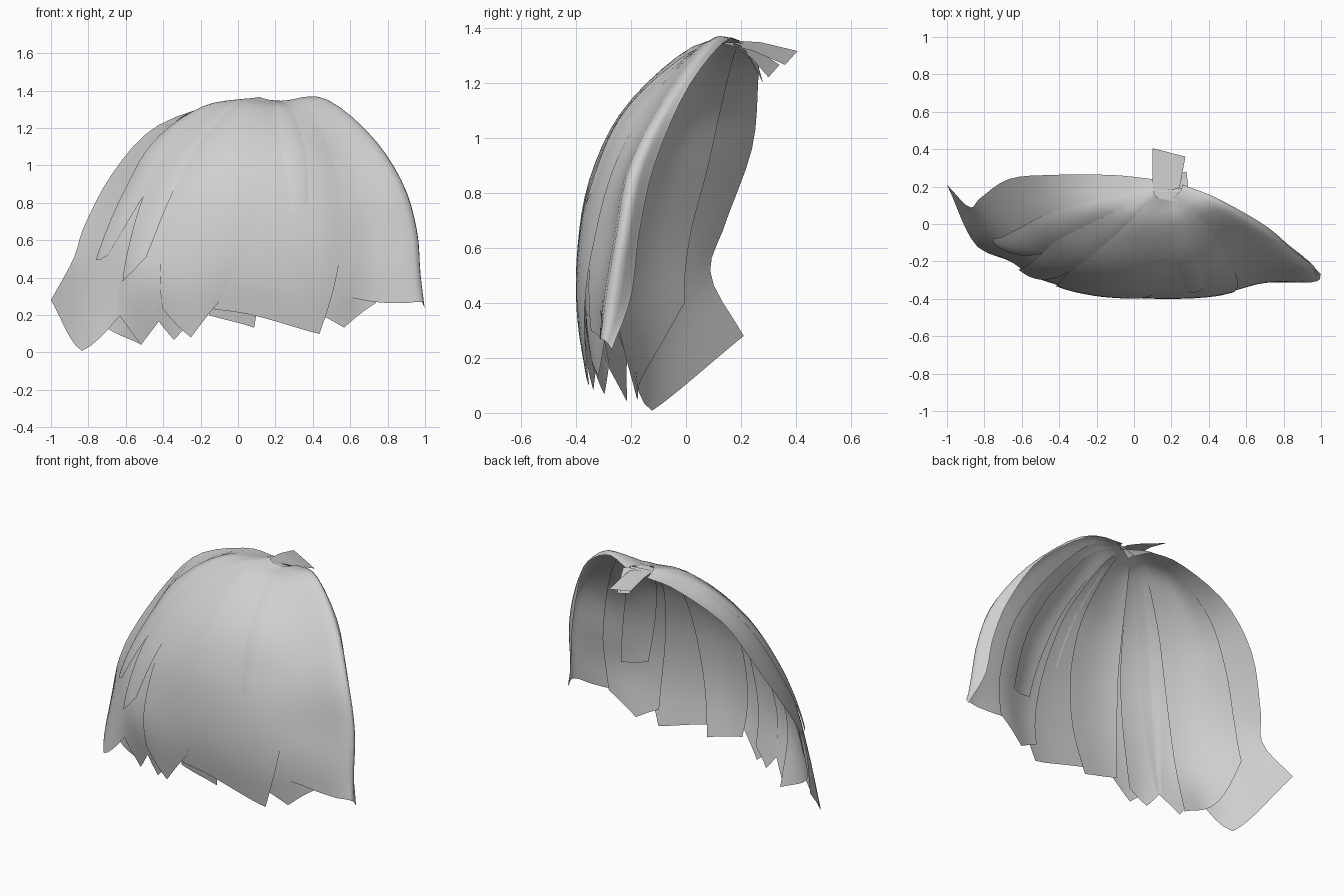
import bpy, math
from mathutils import Vector

hair = bpy.data.materials.new("hair_grey")
hair.diffuse_color = (0.63, 0.63, 0.63, 1)

# Guide strands from the parting down to the tips, left ear round to right ear
left_guides = [
    [(.10, .24, 1.335), (-.12, .262, 1.325), (-.45, .262, 1.20), (-.67, .24, .96),
     (-.82, .14, .68), (-.88, .09, .50), (-1, .21, .28)],
    [(.10, .19, 1.355), (-.18, .11, 1.31), (-.43, .02, 1.11), (-.57, -.07, .85),
     (-.67, -.12, .60), (-.75, -.12, .33), (-.82, -.13, 0)],
    [(.11, .16, 1.365), (-.06, .04, 1.315), (-.27, -.11, 1.10), (-.40, -.21, .85),
     (-.48, -.26, .60), (-.53, -.27, .35), (-.53, -.20, .04)],
    [(.13, .14, 1.36), (.02, .00, 1.305), (-.12, -.19, 1.09), (-.20, -.30, .85),
     (-.25, -.345, .60), (-.28, -.35, .35), (-.27, -.31, .08)],
]
right_guides = [
    [(.17, .13, 1.35), (.12, -.01, 1.295), (.07, -.22, 1.09), (.05, -.335, .85),
     (.04, -.38, .60), (.04, -.38, .37), (.05, -.34, .13)],
    [(.20, .14, 1.345), (.27, .01, 1.295), (.35, -.20, 1.09), (.40, -.31, .85),
     (.43, -.365, .60), (.44, -.375, .35), (.42, -.345, .10)],
    [(.23, .16, 1.345), (.38, .06, 1.335), (.54, -.11, 1.12), (.65, -.23, .87),
     (.70, -.28, .60), (.70, -.31, .40), (.66, -.31, .14)],
    [(.25, .18, 1.345), (.46, .10, 1.355), (.70, -.06, 1.15), (.87, -.19, .90),
     (.945, -.24, .65), (.96, -.28, .42), (.96, -.31, .235)],
    [(.26, .21, 1.34), (.44, .14, 1.35), (.69, .00, 1.17), (.83, -.115, .90),
     (.90, -.17, .65), (.93, -.20, .42), (1, -.27, .23)],
]
guides = [[Vector(p) for p in g] for g in left_guides + right_guides]
LAST = len(guides) - 1


def spline(pts, x):
    """Smooth curve through the points; x counts points."""
    i = max(0, min(int(x), len(pts) - 2))
    f = x - i
    p1, p2 = pts[i], pts[i + 1]
    p0 = pts[i - 1] if i else p1 * 2 - p2
    p3 = pts[i + 2] if i + 2 < len(pts) else p2 * 2 - p1
    return (p1 * 2 + (p2 - p0) * f + (p0 * 2 - p1 * 5 + p2 * 4 - p3) * f * f
            + (p1 * 3 - p0 - p2 * 3 + p3) * f ** 3) / 2


def scalp(u, t):
    return spline([spline(g, t * 6) for g in guides], u)


def sheet(name, verts, cols, rows):
    faces = [(r * cols + c, (r + 1) * cols + c, (r + 1) * cols + c + 1, r * cols + c + 1)
             for r in range(rows - 1) for c in range(cols - 1)]
    me = bpy.data.meshes.new(name)
    me.from_pydata(verts, [], faces)
    me.materials.append(hair)
    for p in me.polygons:
        p.use_smooth = True
    ob = bpy.data.objects.new(name, me)
    bpy.context.collection.objects.link(ob)


def lock(name, root, tip, ends, lift, cols=13, rows=23):
    """One ribbon: strand range at root and tip, length at left/middle/right,
    and height above the scalp at root and tip."""
    verts = []
    for r in range(rows):
        k = r / (rows - 1)
        drift = k * k
        for c in range(cols):
            s = c / (cols - 1)
            if s < .5:
                e = ends[0] + (ends[1] - ends[0]) * s * 2
            else:
                e = ends[1] + (ends[2] - ends[1]) * (s * 2 - 1)
            t = k * e
            a = root[0] + (tip[0] - root[0]) * drift
            b = root[1] + (tip[1] - root[1]) * drift
            u = a + (b - a) * s
            p = scalp(u, t)
            du = scalp(min(u + .05, LAST), t) - scalp(max(u - .05, 0), t)
            dt = scalp(u, min(t + .02, 1)) - scalp(u, max(t - .02, 0))
            n = dt.cross(du).normalized()
            h = lift[0] + (lift[1] - lift[0]) * k + .006 * math.sin(math.pi * s)
            verts.append(p + n * h * min(1, 4 * t))
    sheet(name, verts, cols, rows)


# Left locks
lock("left_side_lock", (0, 1.7), (0, 1.9), (1, 1, .87), (0, 0))
lock("left_inner_lock", (.5, 2.0), (.5, 2.0), (.83, .92, 1), (.006, -.025))
lock("left_temple_lock", (.8, 1.9), (.75, 1.05), (.75, .74, .72), (.008, .012))
lock("left_short_lock", (1.4, 2.5), (1.65, 2.1), (.81, .78, .73), (.008, .02))
lock("left_front_lock", (1.3, 2.7), (1.6, 2.5), (.9, 1, .93), (.004, .004))
# Fringe
lock("fringe_under_lock", (2.0, 3.2), (2.4, 3.1), (.93, 1, .95), (.004, .004))
lock("fringe_sweep_lock", (2.2, 4.6), (2.55, 3.6), (.90, 1, .89), (.008, .016))
lock("fringe_center_lock", (3.2, 4.5), (3.4, 4.1), (.94, .97, 1), (-.008, -.012))
lock("fringe_right_lock", (3.3, 5.7), (3.5, 5.05), (.92, .96, 1), (.004, .008))
lock("fringe_short_lock", (4.5, 5.1), (4.6, 4.9), (.56, .57, .53), (.008, .01))
# Right locks
lock("right_under_lock", (4.8, 6.2), (5.0, 6.2), (.93, .99, .93), (-.006, -.012))
lock("right_inner_strip", (4.9, 5.7), (5.2, 5.8), (.74, .76, .77), (-.006, -.03))
lock("right_side_lock", (5.0, LAST), (5.45, LAST), (.88, .96, 1), (0, 0))

# Root tuft behind the parting: short strips that also close the parting
tuft = [((.10, .14, 1.355), (.23, .12, 1.345), (.10, .405, 1.315), (.275, .36, 1.265)),
        ((.12, .17, 1.35), (.26, .17, 1.34), (.15, .34, 1.265), (.25, .30, 1.22)),
        ((.18, .17, 1.345), (.29, .20, 1.335), (.20, .26, 1.27), (.28, .28, 1.20))]
for i, corners in enumerate(tuft):
    a, b, c, d = map(Vector, corners)
    rise = Vector((0, 0, .012))
    sheet(f"root_tuft_{i + 1}", [a, b, (a + c) / 2 + rise, (b + d) / 2 + rise, c, d], 2, 3)
